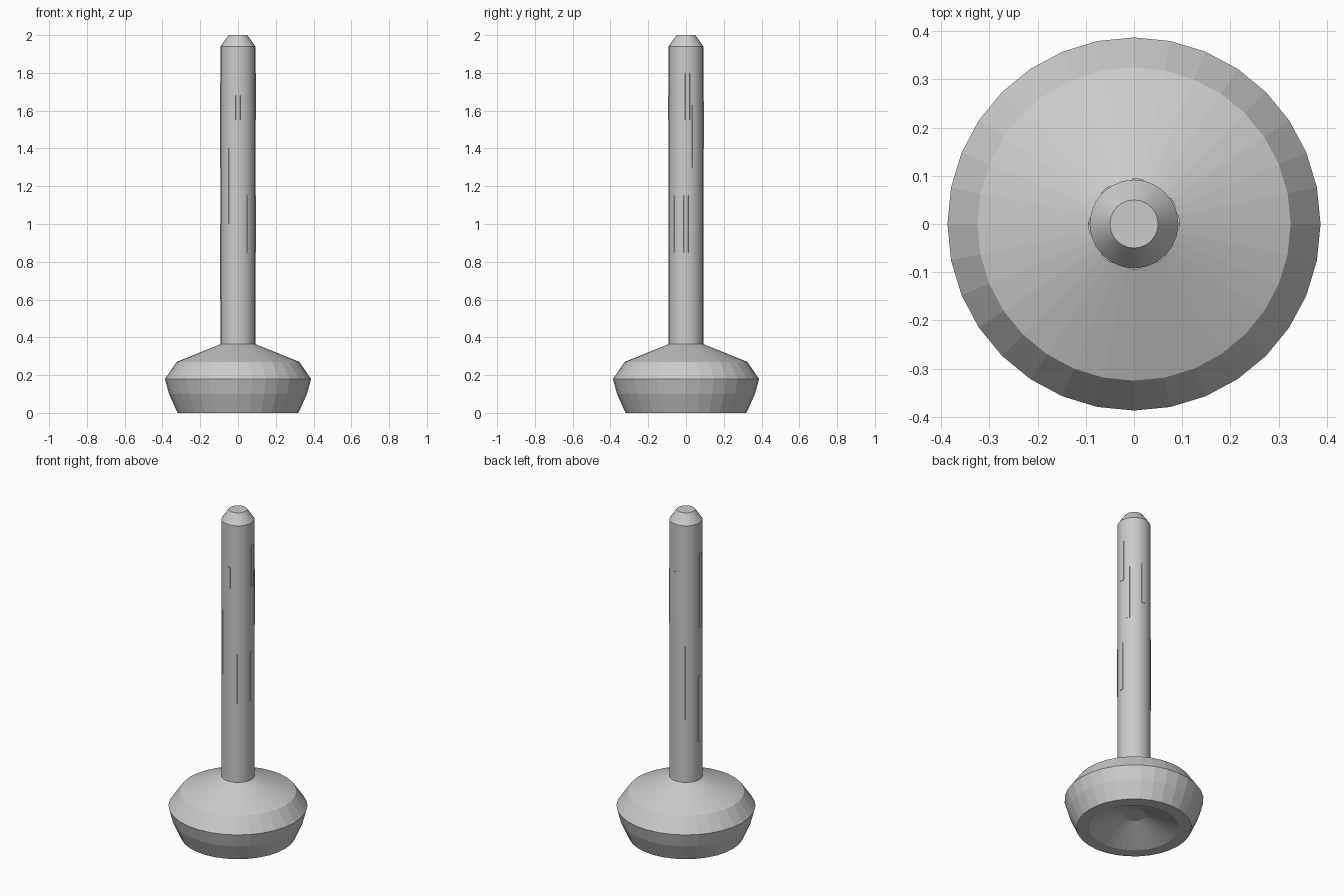
import bpy, bmesh, math

if "Cube" in bpy.data.objects:
    bpy.data.objects.remove(bpy.data.objects["Cube"])


def make_object(name, bm, angle=30):
    bmesh.ops.recalc_face_normals(bm, faces=bm.faces)
    mesh = bpy.data.meshes.new(name)
    bm.to_mesh(mesh)
    bm.free()
    obj = bpy.data.objects.new(name, mesh)
    bpy.context.collection.objects.link(obj)
    bpy.ops.object.select_all(action='DESELECT')
    obj.select_set(True)
    bpy.context.view_layer.objects.active = obj
    if angle:
        bpy.ops.object.shade_smooth_by_angle(angle=math.radians(angle))
    return obj


def lathe(name, profile, sides, angle=30):
    """Closed solid of revolution from (radius, z) points, capped at both ends."""
    bm = bmesh.new()
    rings = []
    for r, z in profile:
        rings.append([bm.verts.new((r * math.cos(2 * math.pi * i / sides),
                                    r * math.sin(2 * math.pi * i / sides), z))
                      for i in range(sides)])
    for a, b in zip(rings, rings[1:]):
        for i in range(sides):
            j = (i + 1) % sides
            bm.faces.new((a[i], a[j], b[j], b[i]))
    bm.faces.new(rings[0])
    bm.faces.new(rings[-1])
    return make_object(name, bm, angle)


# Rubber cup: shallow hollow underneath, rim, flared side and sloping shoulder
lathe("rubber_cup", [(0.065, 0.08), (0.25, 0.0), (0.32, 0.0), (0.365, 0.10),
                     (0.387, 0.18), (0.325, 0.27), (0.09, 0.365)], 32, 0)

# Wooden handle with a chamfered top
lathe("handle", [(0.092, 0.34), (0.092, 1.94), (0.05, 2.0)], 24)

# Thin raised wood-grain strips: (angle in degrees, bottom, top)
strips = [(0, 0.85, 1.15), (5, 1.55, 1.80), (28, 1.30, 1.63), (85, 1.40, 1.65),
          (130, 0.75, 1.20), (180, 0.60, 1.00), (185, 1.30, 1.75),
          (230, 1.00, 1.40), (270, 1.55, 1.68), (310, 0.85, 1.15)]
bm = bmesh.new()
for deg, low, high in strips:
    corners = []
    for z in (low, high):
        for r, d in ((0.088, -9), (0.094, -7), (0.095, 0), (0.094, 7), (0.088, 9)):
            t = math.radians(deg + d)
            corners.append(bm.verts.new((r * math.cos(t), r * math.sin(t), z)))
    a, b = corners[:5], corners[5:]
    for i in range(5):
        j = (i + 1) % 5
        bm.faces.new((a[i], a[j], b[j], b[i]))
    bm.faces.new(a)
    bm.faces.new(b)
make_object("grain_strips", bm)
